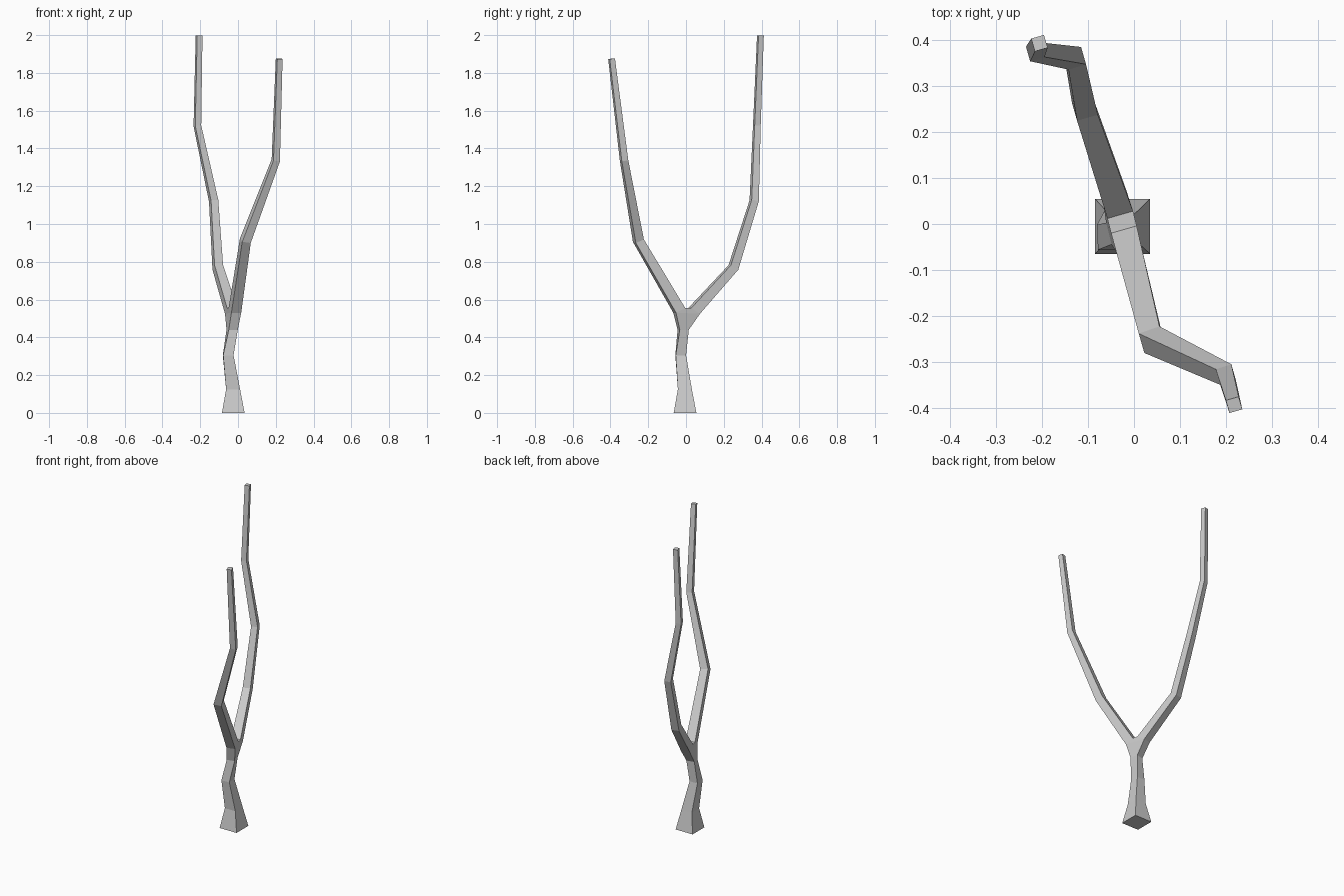
import bpy, bmesh
from math import cos, sin, radians
from mathutils import Vector

if "Cube" in bpy.data.objects:
    bpy.data.objects.remove(bpy.data.objects["Cube"])

bm = bmesh.new()
U = Vector((cos(radians(16)), sin(radians(16)), 0))   # fork's sideways direction


def edge(center, half):
    c = Vector(center)
    return [bm.verts.new(c - U * half), bm.verts.new(c + U * half)]


def flat_ring(x, y, z, half, turn=0):
    a = radians(turn)
    return [bm.verts.new((x + half * (i * cos(a) - j * sin(a)),
                          y + half * (i * sin(a) + j * cos(a)), z))
            for i, j in ((-1, -1), (1, -1), (1, 1), (-1, 1))]


def bridge(r1, r2):
    for i in range(4):
        j = (i + 1) % 4
        bm.faces.new((r1[i], r1[j], r2[j], r2[i]))


# Trunk with flared foot
trunk = [flat_ring(-0.025, -0.005, 0, 0.06),
         flat_ring(-0.026, -0.006, 0.125, 0.037),
         flat_ring(-0.052, -0.028, 0.305, 0.0275, 2),
         flat_ring(-0.031, -0.015, 0.44, 0.0245, 14)]
bm.faces.new(trunk[0][::-1])
for a, b in zip(trunk, trunk[1:]):
    bridge(a, b)

# Fork: outer shoulders and flat crotch
fl, fr, br, bl = trunk[-1]
ao = edge((-0.009, -0.06, 0.53), 0.027)
bo = edge((-0.043, 0.067, 0.525), 0.027)
cf = edge((-0.022, -0.012, 0.555), 0.029)
cb = edge((-0.030, 0.020, 0.555), 0.029)
bm.faces.new((fl, fr, ao[1], ao[0]))
bm.faces.new((br, bl, bo[0], bo[1]))
bm.faces.new((cf[0], cf[1], cb[1], cb[0]))
for s, (f, b) in enumerate(((fl, bl), (fr, br))):
    bm.faces.new((f, b, bo[s], ao[s]))
    bm.faces.new((ao[s], bo[s], cb[s], cf[s]))


# Branches: tapered square limbs following a path
def branch(first, start, path, out_sign):
    prev = first
    pts = [Vector(start)] + [Vector(p[:3]) for p in path]
    for k, p in enumerate(path, 1):
        t = (pts[k] - pts[k - 1]).normalized()
        if k + 1 < len(pts):
            t = t + (pts[k + 1] - pts[k]).normalized()
        t.normalize()
        u = (U - t * U.dot(t)).normalized()
        v = t.cross(u) * out_sign
        h = p[3]
        ring = [bm.verts.new(pts[k] + (u * i + v * j) * h)
                for i, j in ((-1, 1), (1, 1), (1, -1), (-1, -1))]
        bridge(prev, ring)
        prev = ring
    bm.faces.new(prev)


branch([ao[0], ao[1], cf[1], cf[0]], (-0.015, -0.035, 0.54),
       [(0.039, -0.252, 0.912, 0.024), (0.2, -0.328, 1.337, 0.018),
        (0.218, -0.394, 1.875, 0.0145)], -1)
branch([bo[0], bo[1], cb[1], cb[0]], (-0.036, 0.043, 0.54),
       [(-0.107, 0.251, 0.77, 0.0235), (-0.129, 0.361, 1.123, 0.02),
        (-0.215, 0.375, 1.52, 0.0165), (-0.206, 0.394, 1.998, 0.0145)], 1)

bmesh.ops.recalc_face_normals(bm, faces=bm.faces)
mesh = bpy.data.meshes.new("forked_trunk")
bm.to_mesh(mesh)
bm.free()
bpy.context.collection.objects.link(bpy.data.objects.new("forked_trunk", mesh))
